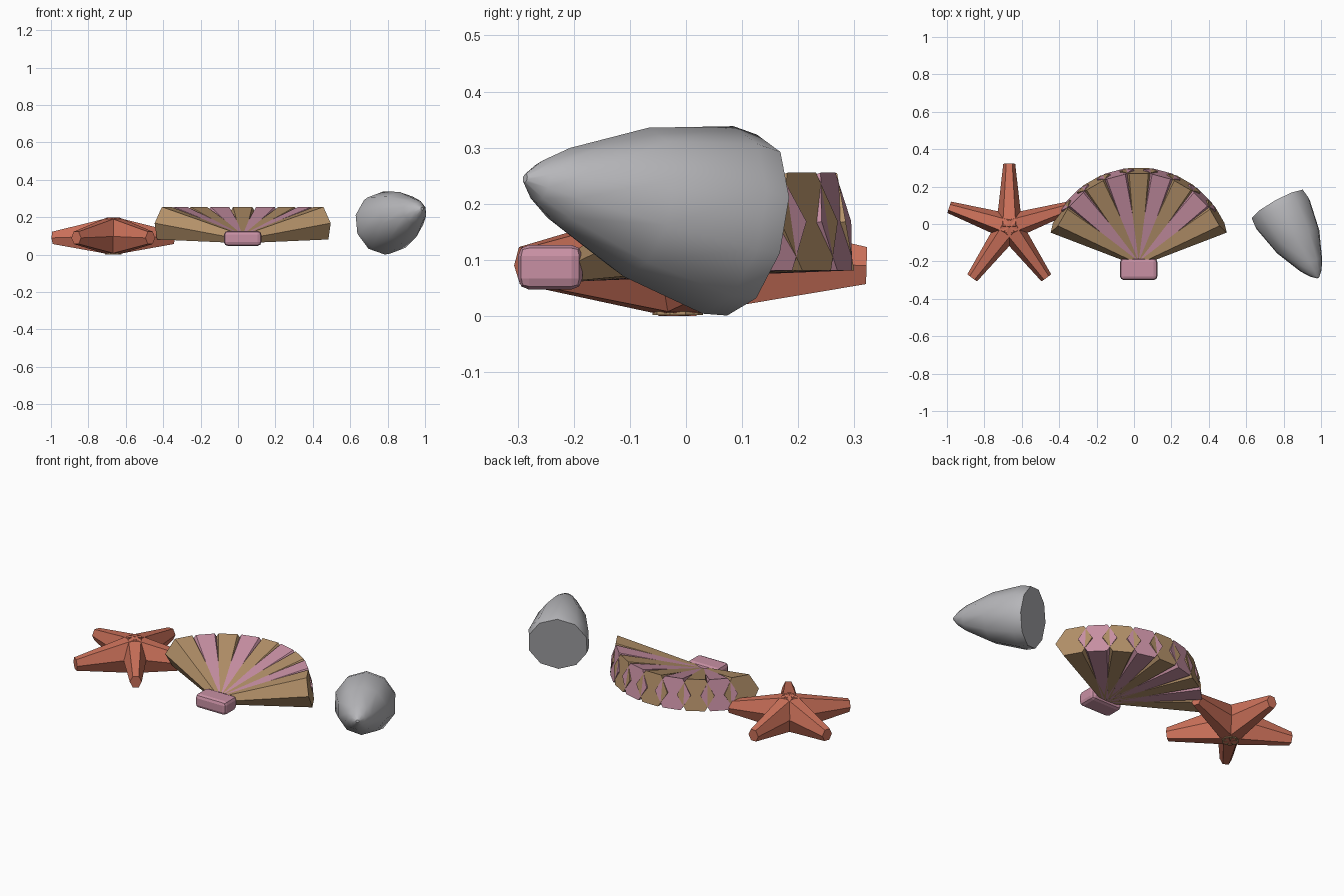
import bpy, bmesh, math
from mathutils import Vector

if "Cube" in bpy.data.objects:
    bpy.data.objects.remove(bpy.data.objects["Cube"])


def material(name, color):
    m = bpy.data.materials.new(name)
    m.diffuse_color = (*color, 1)
    m.use_nodes = True
    m.node_tree.nodes["Principled BSDF"].inputs["Base Color"].default_value = m.diffuse_color
    return m


coral = material("coral", (0.62, 0.17, 0.105))
tan = material("tan", (0.45, 0.28, 0.14))
pink = material("pink", (0.58, 0.28, 0.37))
grey = material("grey", (0.47, 0.47, 0.49))


def loft(name, start, direction, rings, sides, mat, phase=0.0):
    """Rings of (distance, half width, half height) along a direction, capped at both ends."""
    d = Vector(direction).normalized()
    side = d.cross(Vector((0, 0, 1))).normalized()
    up = side.cross(d)
    bm = bmesh.new()
    loops = []
    for dist, w, h in rings:
        c = Vector(start) + d * dist
        loop = []
        for i in range(sides):
            a = 2 * math.pi * i / sides + phase
            loop.append(bm.verts.new(c + side * w * math.cos(a) + up * h * math.sin(a)))
        loops.append(loop)
    for a, b in zip(loops, loops[1:]):
        for i in range(sides):
            j = (i + 1) % sides
            bm.faces.new((a[i], a[j], b[j], b[i]))
    bm.faces.new(loops[0])
    bm.faces.new(loops[-1])
    bmesh.ops.recalc_face_normals(bm, faces=bm.faces)
    me = bpy.data.meshes.new(name)
    bm.to_mesh(me)
    bm.free()
    ob = bpy.data.objects.new(name, me)
    bpy.context.collection.objects.link(ob)
    me.materials.append(mat)
    return ob


# starfish: five tapered six-sided arms around a small core
K = 1 / math.sin(math.pi / 3)
star = Vector((-0.667, -0.015, 0.1))
for i in range(5):
    a = math.radians(90 + 72 * i)
    loft(f"starfish_arm_{i + 1}", star, (math.cos(a), math.sin(a), -0.03),
         [(0, 0.07, 0.1 * K), (0.337, 0.032, 0.033 * K)], 6, coral)
bpy.ops.mesh.primitive_cylinder_add(vertices=10, radius=0.045, depth=0.12,
                                    location=(star.x, star.y, 0.062))
core = bpy.context.object
core.name = "starfish_core"
core.data.materials.append(tan)

# scallop: nine fanned ribs in alternating colours
for i in range(9):
    a = math.radians(-60 + 15 * i)
    t = math.radians(10)
    loft(f"shell_rib_{i + 1}", (0.025, -0.2, 0.083),
         (math.sin(a) * math.cos(t), math.cos(a) * math.cos(t), math.sin(t)),
         [(0, 0.025, 0.025), (0.492, 0.102, 0.102)], 6, pink if i % 2 else tan)

# rounded hinge block
bpy.ops.mesh.primitive_cube_add(size=1, location=(0.025, -0.242, 0.087))
hinge = bpy.context.object
hinge.name = "shell_hinge"
hinge.scale = (0.2, 0.115, 0.08)
bpy.ops.object.transform_apply(location=False, rotation=False, scale=True)
hinge.data.materials.append(pink)
bev = hinge.modifiers.new("rounding", 'BEVEL')
bev.width = 0.02
bev.segments = 2

# tapered grey shell lying on its side
profile = [(0, 0.164), (0.05, 0.17), (0.22, 0.135), (0.37, 0.07), (0.42, 0.038), (0.45, 0.008)]
cone = loft("cone_shell", (0.77, 0.1, 0.162), (0.476, -0.86, 0.186),
            [(s, r, r) for s, r in profile], 10, grey, math.pi / 10)
bpy.ops.object.select_all(action='DESELECT')
cone.select_set(True)
bpy.context.view_layer.objects.active = cone
bpy.ops.object.shade_smooth_by_angle(angle=math.radians(40))
